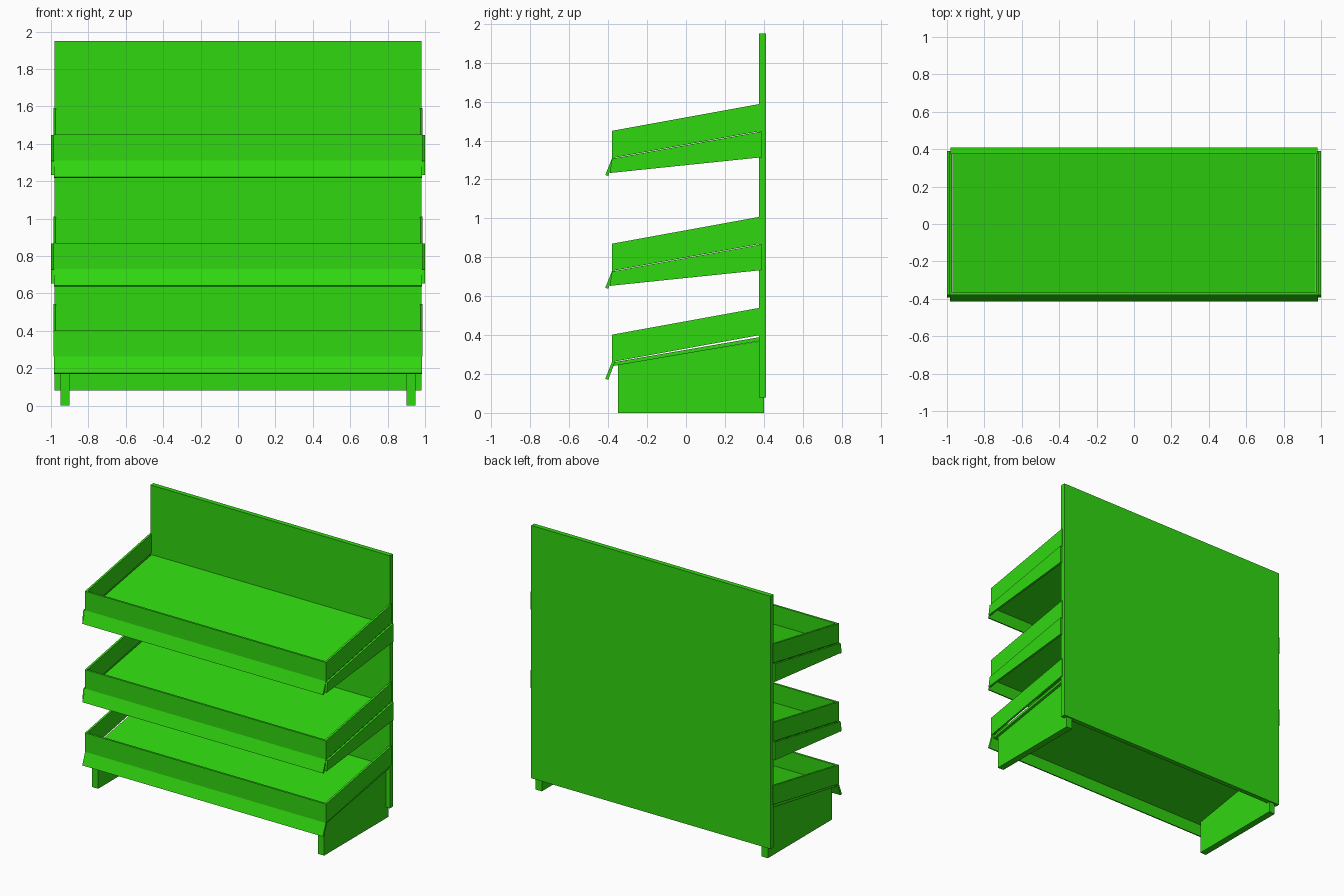
import bpy
import bmesh

cube = bpy.data.objects.get("Cube")
if cube:
    bpy.data.objects.remove(cube, do_unlink=True)

# Single paint colour
GREEN = (0.03, 0.68, 0.005, 1)
paint = bpy.data.materials.new("bright green paint")
paint.use_nodes = True
paint.diffuse_color = GREEN
paint.node_tree.nodes["Principled BSDF"].inputs["Base Color"].default_value = GREEN


def board(name, profile, x0, x1, z=0):
    """Extrude a side profile of (y, z) points from x0 to x1."""
    bm = bmesh.new()
    face = bm.faces.new([bm.verts.new((x0, y, h + z)) for y, h in profile])
    new = bmesh.ops.extrude_face_region(bm, geom=[face])["geom"]
    verts = [v for v in new if isinstance(v, bmesh.types.BMVert)]
    bmesh.ops.translate(bm, verts=verts, vec=(x1 - x0, 0, 0))
    bmesh.ops.recalc_face_normals(bm, faces=bm.faces)
    mesh = bpy.data.meshes.new(name)
    bm.to_mesh(mesh)
    bm.free()
    mesh.materials.append(paint)
    obj = bpy.data.objects.new(name, mesh)
    bpy.context.collection.objects.link(obj)


def pair(name, profile, inner, outer, z=0):
    """Matching boards on the left and right."""
    board("left_" + name, profile, inner, outer, z)
    board("right_" + name, profile, -outer, -inner, z)


# Back panel and feet
board("back_panel", [(0.375, 0.08), (0.41, 0.08), (0.41, 1.95), (0.375, 1.95)], -0.98, 0.98)
pair("foot", [(-0.35, 0), (0.4, 0), (0.4, 0.372), (-0.35, 0.247)], 0.9, 0.95)

# Tray profiles, relative to the bottom front edge of the tray wall
SHELF = [(-0.38, -0.022), (0.376, 0.107), (0.376, 0.127), (-0.38, -0.003)]
FRONT = [(-0.38, -0.003), (-0.365, -0.003), (-0.365, 0.14), (-0.38, 0.14)]
LIP = [(-0.38, 0), (-0.365, 0), (-0.4, -0.092), (-0.415, -0.087)]
WALL = [(-0.38, 0), (0.39, 0.14), (0.39, 0.28), (-0.38, 0.14)]
BRACKET = [(-0.38, -0.003), (-0.392, -0.077), (0.39, 0.004), (0.39, 0.137)]

# Three sloping trays; the lowest rests on the feet without brackets
for level, z in (("lower", 0.262), ("middle", 0.73), ("upper", 1.31)):
    board(level + "_shelf", SHELF, -0.97, 0.97, z)
    board(level + "_front_wall", FRONT, -0.985, 0.985, z)
    board(level + "_front_lip", LIP, -0.985, 0.985, z)
    pair(level + "_side_wall", WALL, 0.972, 0.987, z)
    if level != "lower":
        pair(level + "_bracket", BRACKET, 0.985, 1.0, z)
